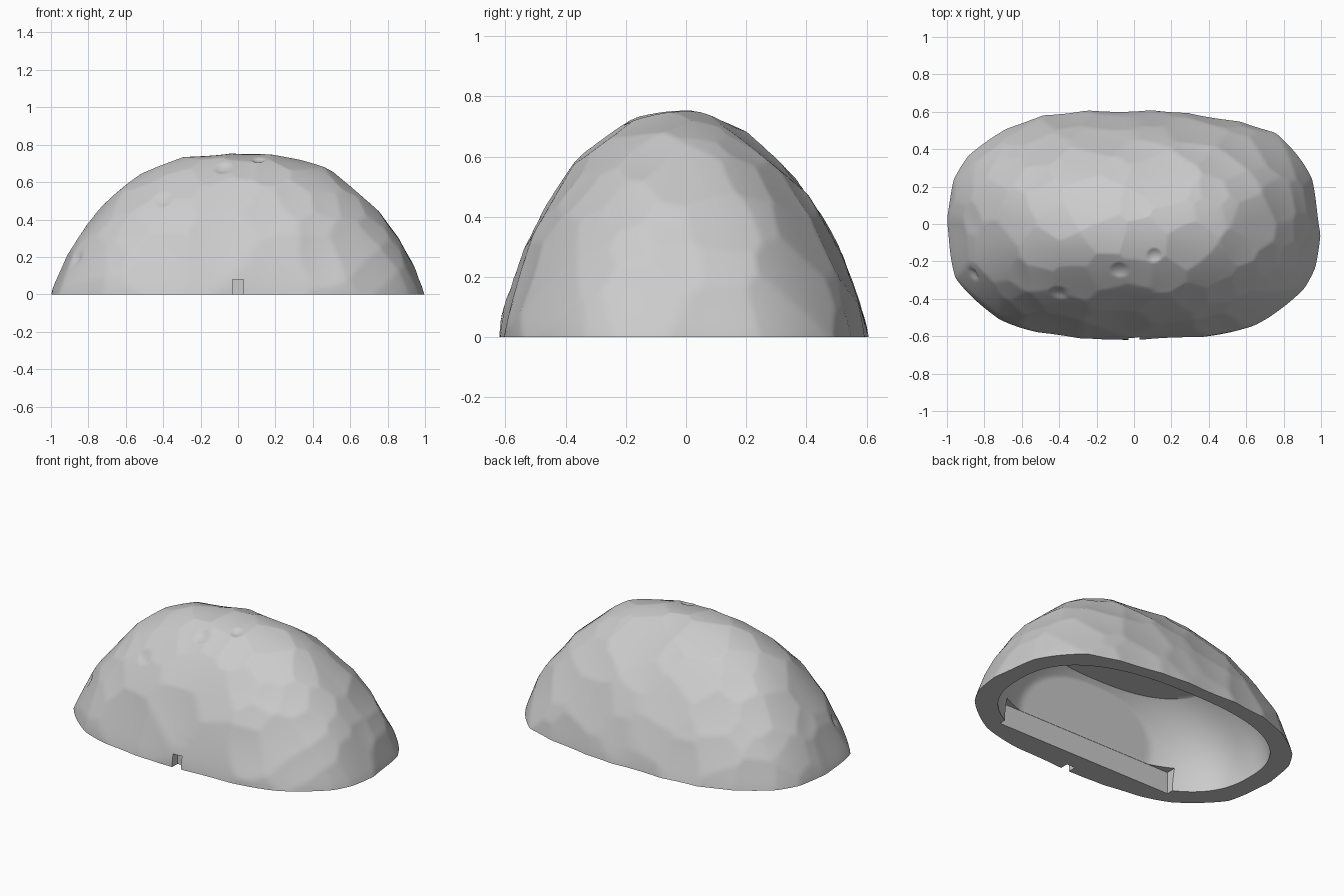
import bpy, bmesh, random
from math import cos, sin, pi, copysign
from mathutils import Vector, kdtree

random.seed(5)
if "Cube" in bpy.data.objects:
    bpy.data.objects.remove(bpy.data.objects["Cube"])

stone = bpy.data.materials.new("stone_grey")
stone.use_nodes = True
stone.diffuse_color = (0.6, 0.6, 0.6, 1)
stone.node_tree.nodes["Principled BSDF"].inputs["Base Color"].default_value = (0.6, 0.6, 0.6, 1)


def make_object(name, bm):
    bmesh.ops.recalc_face_normals(bm, faces=bm.faces)
    mesh = bpy.data.meshes.new(name)
    bm.to_mesh(mesh)
    bm.free()
    mesh.materials.append(stone)
    obj = bpy.data.objects.new(name, mesh)
    bpy.context.collection.objects.link(obj)
    return obj


def power(v, e):
    return copysign(abs(v) ** e, v)


def dome(rings, sides, point):
    """Closed dome: point(u, angle), u runs from 1 at the base to 0 at the top."""
    bm = bmesh.new()
    rows = [[bm.verts.new(point(1 - i / rings, 2 * pi * j / sides)) for j in range(sides)]
            for i in range(rings)]
    top = bm.verts.new(point(0, 0))
    for j in range(sides):
        k = (j + 1) % sides
        for low, high in zip(rows, rows[1:]):
            bm.faces.new((low[j], low[k], high[k], high[j]))
        bm.faces.new((rows[-1][j], rows[-1][k], top))
    bm.faces.new(rows[0][::-1])
    return bm


def box(name, low, high):
    bm = bmesh.new()
    bmesh.ops.create_cube(bm, size=1)
    for v in bm.verts:
        v.co = [h if c > 0 else l for c, l, h in zip(v.co, low, high)]
    return make_object(name, bm)


# Outer rock: wide dome with a rounded rectangular footprint
INFLATE = 0.01


def outer_point(u, a):
    t = 1 - u ** 2.3
    e = 2 / (2.7 - 0.5 * t)
    rx = 0.995 * (1 - t ** 1.25) ** 0.38
    ry = 0.609 * (1 - t ** 1.5) ** 0.5
    return Vector((rx * power(cos(a), e), ry * power(sin(a), e) - 0.03 * t, 0.755 * t))


bm = dome(90, 260, outer_point)
skin = list(bm.verts)
tree = kdtree.KDTree(len(skin))
for i, v in enumerate(skin):
    tree.insert(v.co, i)
tree.balance()


def on_skin(x, y):
    return min(skin, key=lambda v: (v.co.x - x) ** 2 + (v.co.y - y) ** 2).co.copy()


# Main hammered scoops, then more spread over the rest of the surface
scoops = [(on_skin(x, y), r, 0.13 * r) for x, y, r in (
    (-0.62, -0.26, 0.15), (-0.3, -0.32, 0.2), (0.02, -0.27, 0.16), (0.3, -0.12, 0.18),
    (0.58, -0.12, 0.16), (0.48, -0.36, 0.16), (0.79, 0.13, 0.19), (0.72, -0.33, 0.16),
    (0.45, -0.53, 0.18), (0, 0.12, 0.15))]
for _ in range(4000):
    c = outer_point(random.random() ** 0.5, random.uniform(0, 2 * pi))
    r = random.uniform(0.15, 0.26)
    smooth_foot = c.z < 0.16 and c.y < -0.45
    if not smooth_foot and all((c - o).length > 0.75 * max(r, s) for o, s, d in scoops):
        scoops.append((c, r, r * random.uniform(0.08, 0.13)))

depth = [0.0] * len(skin)
for c, r, d in scoops:
    for co, i, dist in tree.find_range(c, r):
        depth[i] = max(depth[i], d * (1 - (dist / r) ** 2))

# Small round pits
for x, y, r in ((0.11, -0.17, 0.04), (-0.08, -0.25, 0.05), (-0.4, -0.37, 0.05),
                (-0.87, -0.27, 0.04)):
    for co, i, dist in tree.find_range(on_skin(x, y), r):
        depth[i] += 0.012 * (1 - (dist / r) ** 2)

for v, d in zip(skin, depth):
    direction = Vector((v.co.x * 0.4, v.co.y, v.co.z * 0.8))
    if v.co.z < 0.001:
        direction.z = 0
    v.co += direction.normalized() * (INFLATE - d)
rock = make_object("rock_shell", bm)


# Hollow inside: smooth dome with a flat ceiling and a flat, leaning front wall
def cavity_point(u, a):
    t = min(1, (1 - u * u) / 0.96)
    r = (1 - (t * 0.76) ** 2) ** 0.5 * min(1, u / 0.2)
    x, y = 0.87 * r * power(cos(a), 0.8), 0.515 * r * power(sin(a), 0.8)
    z = 0.47 * t
    front_wall = -0.45 + 0.3 * max(0, z - 0.14)
    return Vector((x, max(y, front_wall), z if t > 0 else -0.05))


cutters = [
    make_object("cavity_cutter", dome(50, 160, cavity_point)),
    box("front_recess_cutter", (-0.63, -0.451, -0.1), (0.63, 0, 0.14)),
    box("cable_notch_cutter", (-0.03, -0.7, -0.1), (0.03, -0.565, 0.08)),
]
bpy.context.view_layer.objects.active = rock
for cutter in cutters:
    cutter.hide_render = True
    mod = rock.modifiers.new("cut", "BOOLEAN")
    mod.operation = "DIFFERENCE"
    mod.solver = "EXACT"
    mod.object = cutter
    bpy.ops.object.modifier_apply(modifier=mod.name)
for cutter in cutters:
    bpy.data.objects.remove(cutter)

# Smooth stone with crisp rim and recess edges
bpy.ops.object.select_all(action="DESELECT")
rock.select_set(True)
bpy.ops.object.shade_smooth_by_angle(angle=0.6)
